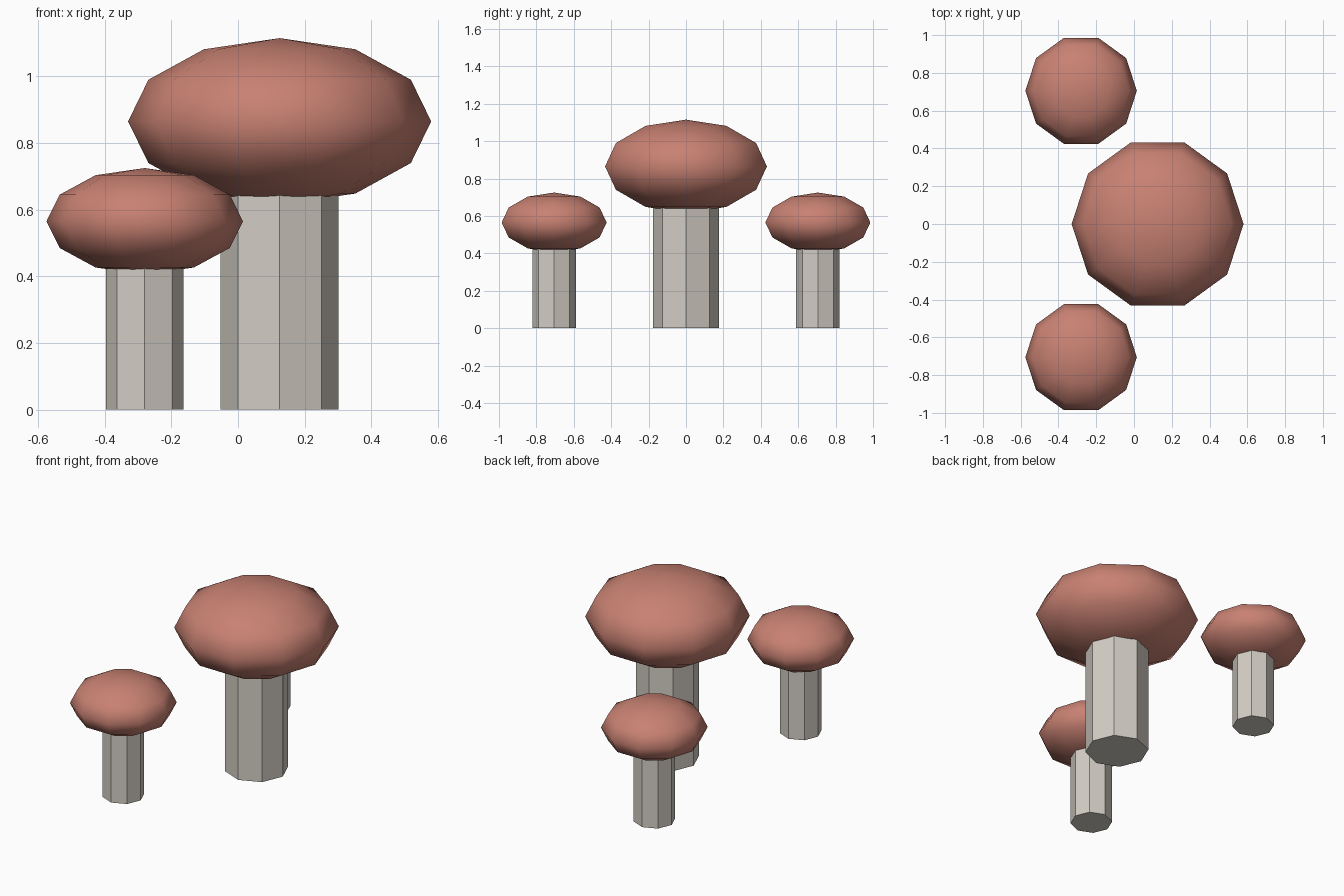
import bpy
import math

cube = bpy.data.objects.get("Cube")
if cube:
    bpy.data.objects.remove(cube, do_unlink=True)


def make_material(name, rgb):
    mat = bpy.data.materials.new(name)
    mat.use_nodes = True
    color = (*rgb, 1.0)
    mat.diffuse_color = color
    mat.node_tree.nodes["Principled BSDF"].inputs["Base Color"].default_value = color
    return mat


cap_red = make_material("cap_red", (0.58, 0.22, 0.17))
stem_cream = make_material("stem_cream", (0.65, 0.61, 0.55))


def finish(obj, name, mat):
    obj.name = obj.data.name = name
    obj.data.materials.append(mat)


def mushroom(name, x, y, stem_radius, cap_radius, cap_z, cap_half_height):
    # Eight-sided stem, ending just inside the cap
    stem_height = cap_z - cap_half_height / 2
    bpy.ops.mesh.primitive_cylinder_add(
        vertices=8, radius=stem_radius, depth=stem_height,
        location=(x, y, stem_height / 2))
    finish(bpy.context.object, name + "_stem", stem_cream)

    # Flattened ten-sided cap with a corner towards the front
    bpy.ops.mesh.primitive_uv_sphere_add(
        segments=10, ring_count=6, radius=1,
        location=(x, y, cap_z), rotation=(0, 0, math.pi / 2))
    cap = bpy.context.object
    cap.scale = (cap_radius, cap_radius, cap_half_height)
    bpy.ops.object.transform_apply(location=False, rotation=True, scale=True)
    bpy.ops.object.shade_smooth()
    finish(cap, name + "_cap", cap_red)


# One large mushroom and a matching pair of small ones
mushroom("large_mushroom", 0.125, 0, 0.177, 0.455, 0.865, 0.25)
for side, y in (("front", -0.705), ("back", 0.705)):
    mushroom(side + "_small_mushroom", -0.28, y, 0.117, 0.295, 0.565, 0.16)
